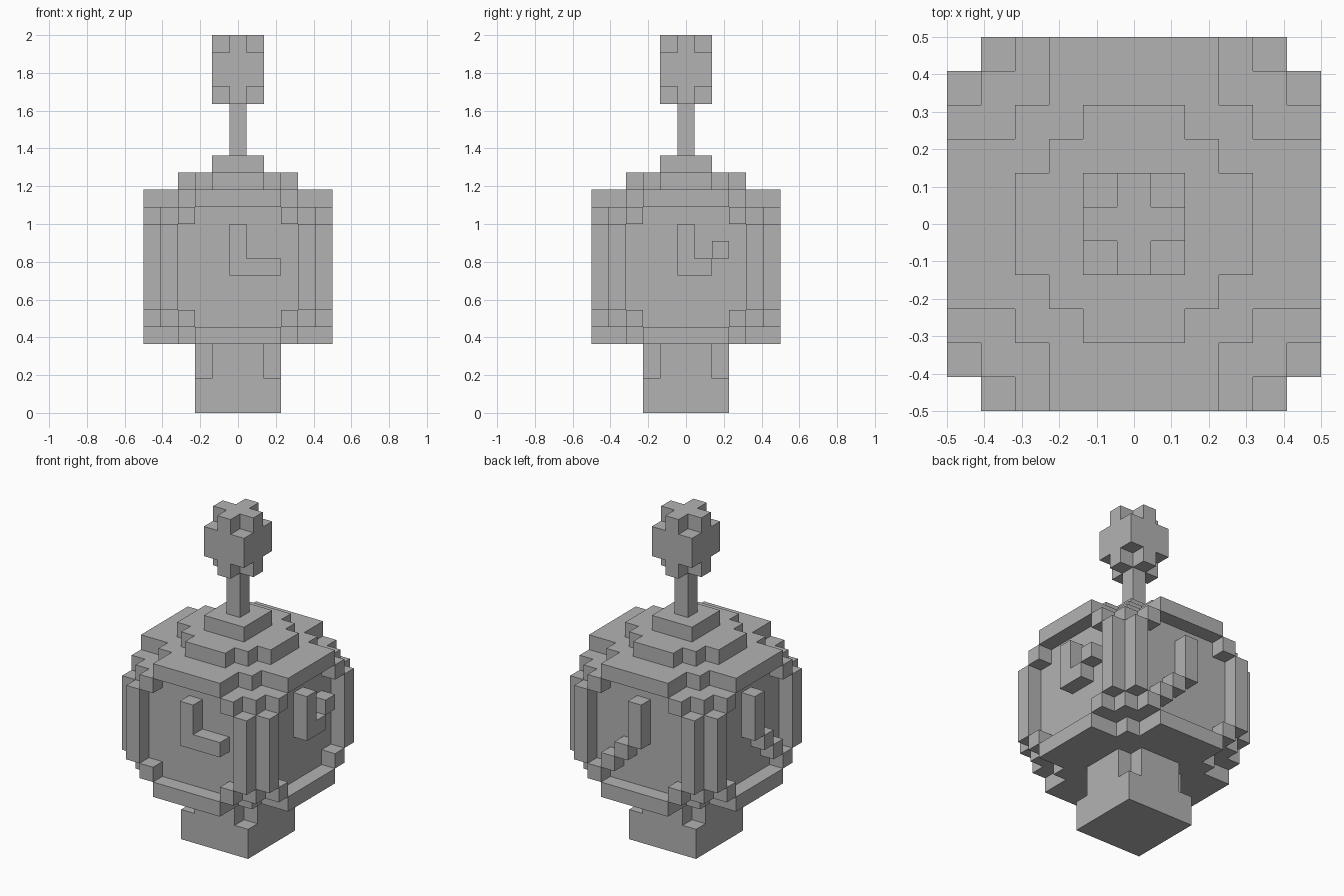
import bpy
import bmesh
from mathutils import Vector

cube = bpy.data.objects.get("Cube")
if cube:
    bpy.data.objects.remove(cube, do_unlink=True)

U = 1 / 11  # edge of one block

stone = bpy.data.materials.new("plain grey")
stone.use_nodes = True
GREY = (0.45, 0.45, 0.45, 1)
stone.diffuse_color = GREY
stone.node_tree.nodes["Principled BSDF"].inputs["Base Color"].default_value = GREY


def block(rx, ry, z0, z1):
    """Cells of a centred block, rx and ry cells each way, layers z0 to z1."""
    return {(x, y, z) for x in range(-rx, rx + 1)
            for y in range(-ry, ry + 1) for z in range(z0, z1 + 1)}


def plus(r, arm, z0, z1):
    """A square block with its corners left out."""
    return block(r, arm, z0, z1) | block(arm, r, z0, z1)


def turn(cells, quarters):
    """Quarter turns about the vertical axis."""
    for _ in range(quarters):
        cells = {(-y, x, z) for x, y, z in cells}
    return cells


def skin(name, cells):
    """Make a mesh from the outer faces of a set of cells."""
    bm = bmesh.new()
    for cell in sorted(cells):
        c = Vector(cell) + Vector((0, 0, 0.5))
        for axis in range(3):
            for sign in (-1, 1):
                n = Vector((0, 0, 0))
                n[axis] = sign
                if tuple(int(a + b) for a, b in zip(cell, n)) in cells:
                    continue
                s = Vector((0, 0, 0))
                s[(axis + 1) % 3] = 0.5
                t = n.cross(s)
                mid = c + n / 2
                corners = (mid - s - t, mid + s - t, mid + s + t, mid - s + t)
                bm.faces.new([bm.verts.new(p * U) for p in corners])
    bmesh.ops.remove_doubles(bm, verts=bm.verts, dist=U / 100)
    bmesh.ops.dissolve_limit(bm, angle_limit=0.01, verts=bm.verts, edges=bm.edges)
    mesh = bpy.data.meshes.new(name)
    bm.to_mesh(mesh)
    bm.free()
    mesh.materials.append(stone)
    bpy.context.collection.objects.link(bpy.data.objects.new(name, mesh))


# Foot and neck
skin("base", block(2, 2, 0, 1) | plus(2, 1, 2, 3))

# Body with stepped top and bottom
skin("body", block(4, 4, 5, 11) | block(3, 3, 4, 12) | plus(4, 2, 4, 12))

# Stepped roof, pole and finial
skin("roof", plus(3, 1, 13, 13) | block(2, 2, 13, 13) | block(1, 1, 14, 14))
skin("pole", block(0, 0, 15, 17))
skin("finial", plus(1, 0, 18, 21) | block(1, 1, 19, 20))

# Round rim of a dial on the front side
FRONT, MID = -5, 8
rim = set()
for side in (-1, 1):
    rim |= {(x, FRONT, MID + 4 * side) for x in range(-2, 3)}
    rim |= {(4 * side, FRONT, z) for z in range(6, 11)}
    rim |= {(3 * side, FRONT, MID + 3 * end) for end in (-1, 1)}

# Four dials: the long hand points up, the short hand differs
minute = {(0, FRONT, z) for z in range(MID, MID + 3)}
dials = {
    "front": ((1, 0), (2, 0)),
    "left": ((1, 0), (2, 1)),
    "back": ((-1, -1), (-2, -2)),
    "right": ((1, -1), (2, -2)),
}
for quarters, (side, hour) in enumerate(dials.items()):
    hands = minute | {(x, FRONT, MID + z) for x, z in hour}
    skin(side + "_dial_rim", turn(rim, quarters))
    skin(side + "_dial_hands", turn(hands, quarters))
